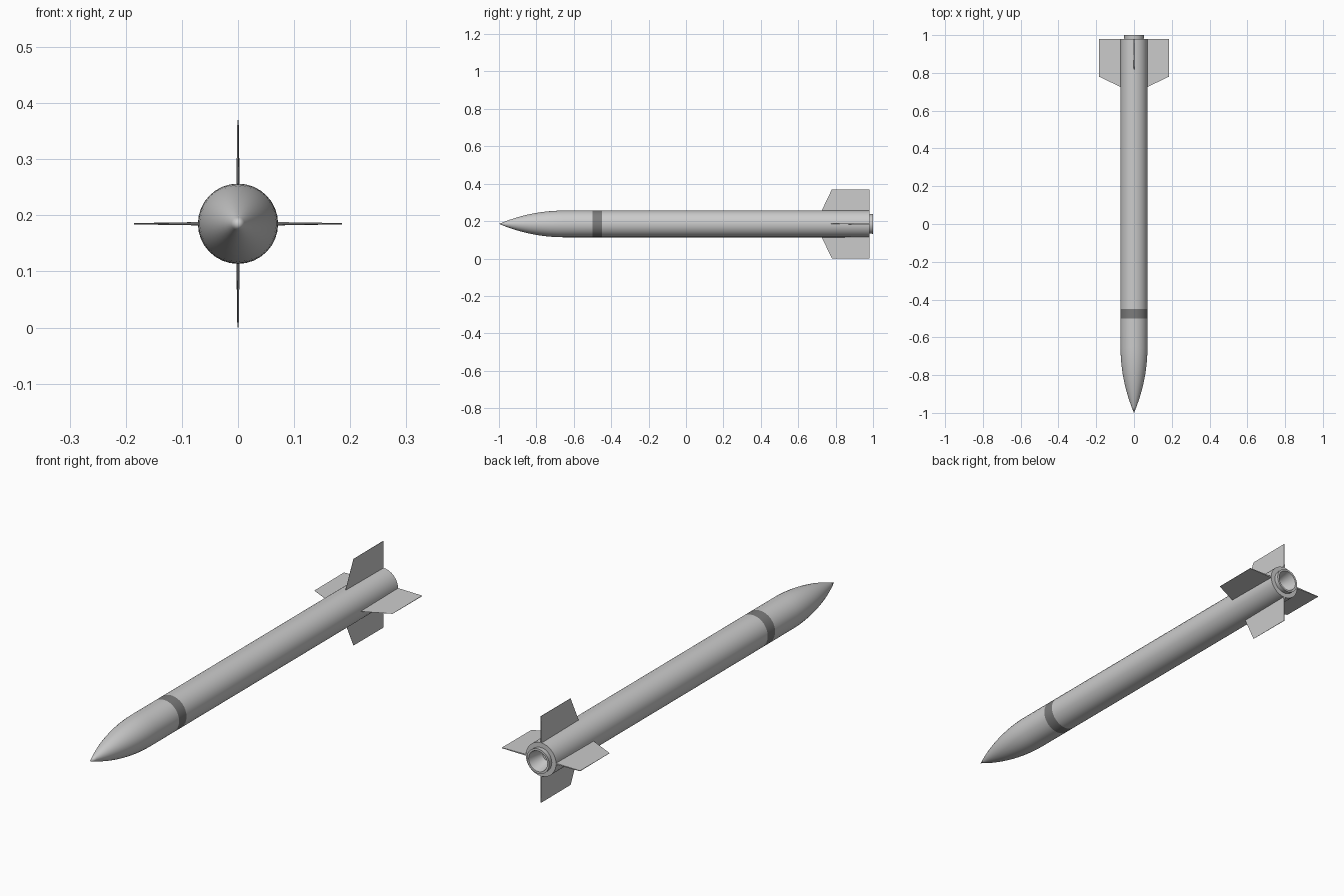
import bpy, bmesh, math

if "Cube" in bpy.data.objects:
    bpy.data.objects.remove(bpy.data.objects["Cube"])

R, HALF, SEG = 0.0715, 0.185, 32   # body radius, fin half span (= axis height), sides


def finish(name, bm, colour=None, angle=35):
    bmesh.ops.remove_doubles(bm, verts=bm.verts, dist=1e-6)
    bmesh.ops.recalc_face_normals(bm, faces=bm.faces)
    mesh = bpy.data.meshes.new(name)
    bm.to_mesh(mesh)
    bm.free()
    ob = bpy.data.objects.new(name, mesh)
    bpy.context.collection.objects.link(ob)
    if colour:
        mat = bpy.data.materials.new(name + "_paint")
        mat.diffuse_color = colour
        mat.use_nodes = True
        mat.node_tree.nodes["Principled BSDF"].inputs["Base Color"].default_value = mat.diffuse_color
        mesh.materials.append(mat)
    bpy.ops.object.select_all(action='DESELECT')
    ob.select_set(True)
    bpy.context.view_layer.objects.active = ob
    bpy.ops.object.shade_smooth_by_angle(angle=math.radians(angle))
    return ob


def lathe(name, profile, colour=None):
    """Spin (radius, y) points around the long axis."""
    bm = bmesh.new()
    vs = [bm.verts.new((r, y, HALF)) for r, y in profile]
    es = [bm.edges.new(p) for p in zip(vs, vs[1:])]
    bmesh.ops.spin(bm, geom=vs + es, cent=(0, 0, HALF), axis=(0, 1, 0),
                   angle=2 * math.pi, steps=SEG, use_duplicate=False)
    return finish(name, bm, colour)


# nose: tangent ogive running into the straight forward section
L = 0.35
rho = (R * R + L * L) / (2 * R)
nose = []
for i in range(13):
    t = L * i / 12
    nose.append((max(0, math.sqrt(rho ** 2 - (L - t) ** 2) + R - rho), -1 + t))
lathe("nose_cone", nose + [(R, -0.5)])

# dark painted band
lathe("band", [(R, -0.5), (R, -0.45)], (0.2, 0.2, 0.2, 1))

# main tube with rear plate
lathe("body_tube", [(R, -0.45), (R, 0.98), (0.05, 0.98)])

# hollow exhaust nozzle
lathe("nozzle", [(0.051, 0.975), (0.053, 1.0), (0.044, 1.0), (0.036, 0.96),
                 (0.027, 0.93), (0, 0.93)])

# four wedge-section fins: (radius, y, half thickness)
outline = [(0.066, 0.723, 0.0004), (HALF, 0.78, 0.0003),
           (HALF, 0.98, 0.0012), (0.066, 0.98, 0.003)]
for k, name in enumerate(("fin_right", "fin_top", "fin_left", "fin_bottom")):
    a = k * math.pi / 2
    c, s = math.cos(a), math.sin(a)
    bm = bmesh.new()
    sides = [[bm.verts.new((r * c - d * h * s, y, HALF + r * s + d * h * c))
              for r, y, h in outline] for d in (-1, 1)]
    lo, hi = sides
    bm.faces.new(lo[::-1])
    bm.faces.new(hi)
    for i in range(4):
        j = (i + 1) % 4
        bm.faces.new((lo[i], lo[j], hi[j], hi[i]))
    finish(name, bm, angle=20)
